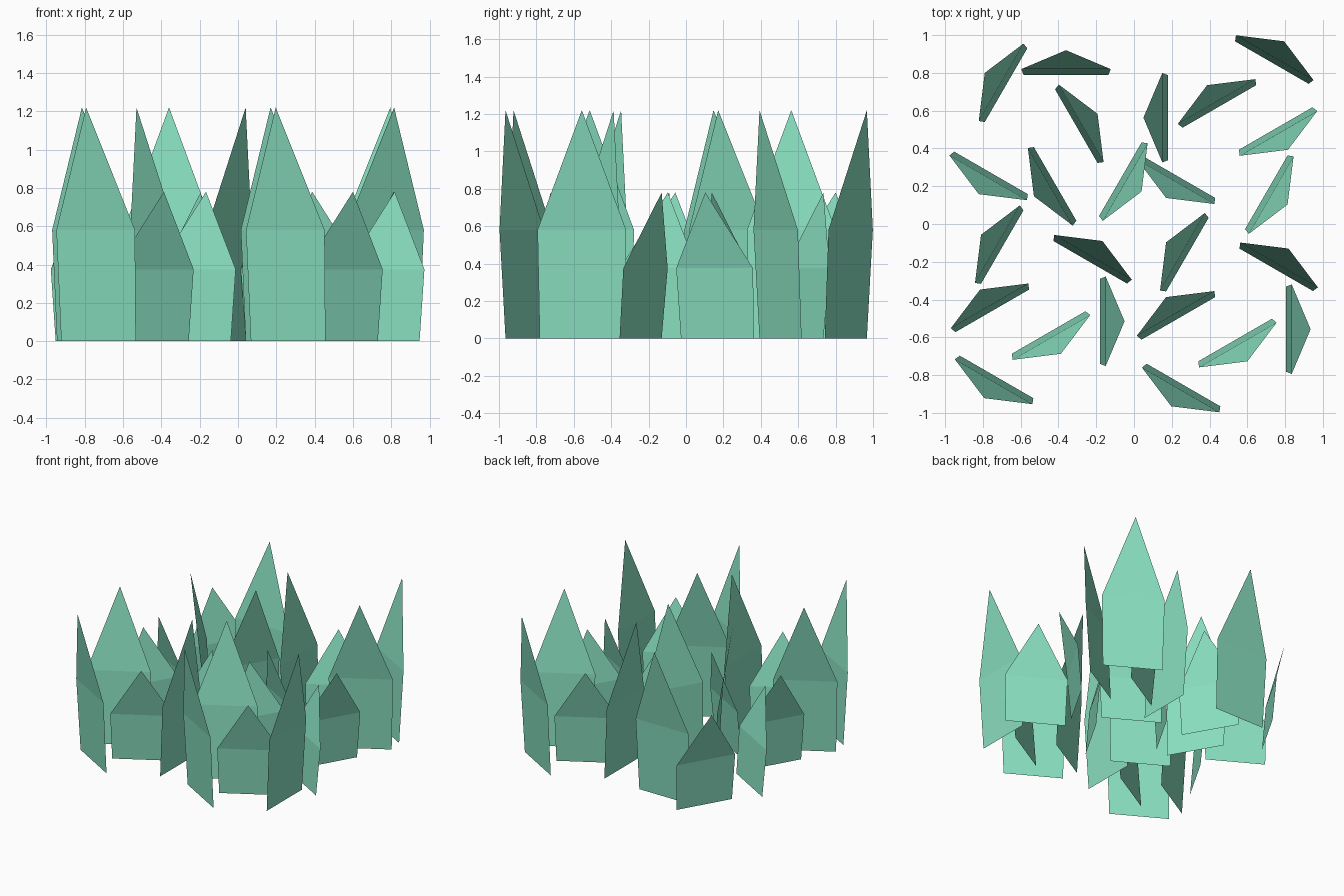
import bpy
from math import radians
from mathutils import Matrix, Vector

# Grass material
mat = bpy.data.materials.new("grass_green")
mat.diffuse_color = (0.25, 0.74, 0.53, 1)


def blade_mesh(name, mid_z, tip_z):
    """Single-sheet pointed blade, leaning towards local +x."""
    verts = [(0, -0.225, 0), (0, 0.225, 0),
             (0.03, 0.237, mid_z), (0.03, -0.237, mid_z),
             (0.13, 0, tip_z)]
    me = bpy.data.meshes.new(name)
    me.from_pydata(verts, [], [(3, 2, 1, 0), (4, 2, 3)])
    me.materials.append(mat)
    return me


tall = blade_mesh("tall_blade", 0.58, 1.22)
short = blade_mesh("short_blade", 0.375, 0.78)

# Tip x, tip y, lean direction in degrees
tall_tips = [(-0.36, 0.92, 90), (0.795, 0.967, 60), (0.05, 0.563, 180),
             (0.815, 0.393, -60), (-0.53, 0.147, 210), (0.04, 0.172, -30),
             (-0.815, -0.347, 120), (-0.05, -0.515, 0), (0.17, -0.387, 120),
             (0.935, -0.557, 0), (-0.793, -0.922, -120), (0.197, -0.965, -120)]
short_tips = [(-0.79, 0.80, 150), (-0.193, 0.583, 30), (0.387, 0.735, 120),
              (-0.822, 0.158, -120), (0.17, 0.138, -120), (0.813, 0.103, -30),
              (-0.81, -0.057, 150), (-0.167, -0.09, 60), (0.17, -0.097, 150),
              (0.818, -0.13, 60), (-0.387, -0.687, -60), (0.60, -0.727, -60)]

# Plant the blades so each tip lands on its spot
for me, tips in ((tall, tall_tips), (short, short_tips)):
    for x, y, deg in tips:
        ob = bpy.data.objects.new(me.name, me)
        bpy.context.collection.objects.link(ob)
        rot = Matrix.Rotation(radians(deg), 3, 'Z')
        ob.location = Vector((x, y, 0)) - rot @ Vector((0.13, 0, 0))
        ob.rotation_euler.z = radians(deg)
